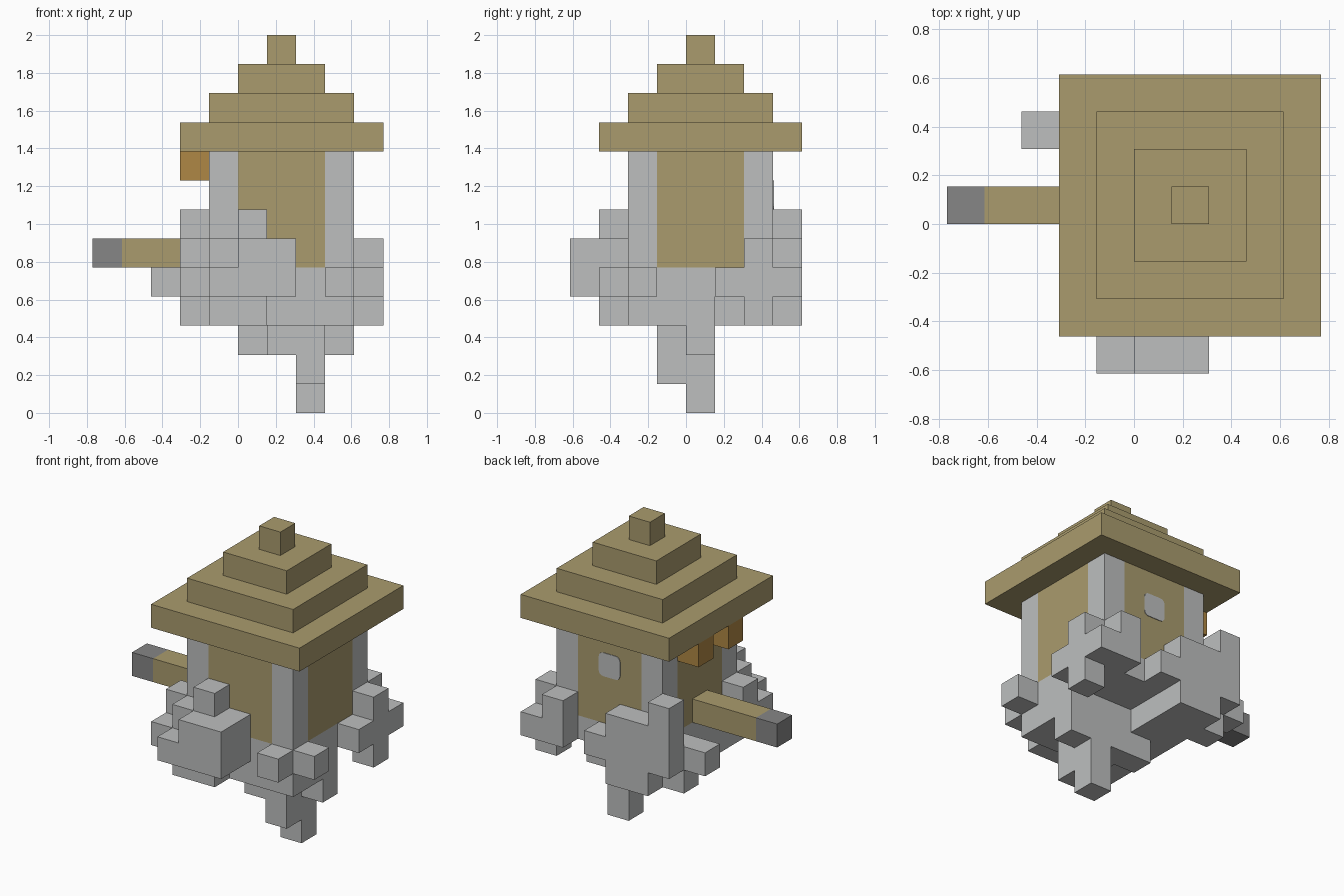
import bpy, bmesh
from itertools import product
from mathutils import Vector

if "Cube" in bpy.data.objects:
    bpy.data.objects.remove(bpy.data.objects["Cube"], do_unlink=True)

U = 2 / 13  # one building block


def material(name, rgb):
    m = bpy.data.materials.new(name)
    m.use_nodes = True
    m.diffuse_color = (*rgb, 1)
    m.node_tree.nodes["Principled BSDF"].inputs["Base Color"].default_value = (*rgb, 1)
    return m


TAN = material("tan wood", (0.40, 0.33, 0.155))
STONE = material("light stone", (0.51, 0.52, 0.52))
ORANGE = material("orange wood", (0.43, 0.245, 0.058))
DARK = material("dark grey", (0.24, 0.24, 0.24))


def finish(name, bm, mat):
    me = bpy.data.meshes.new(name)
    bm.to_mesh(me)
    bm.free()
    me.materials.append(mat)
    ob = bpy.data.objects.new(name, me)
    bpy.context.collection.objects.link(ob)
    return ob


def blocks(name, mat, *boxes):
    """Union of block-grid boxes (x0, x1, y0, y1, z0, z1), outer faces only."""
    cells = set()
    for x0, x1, y0, y1, z0, z1 in boxes:
        cells |= set(product(range(x0, x1), range(y0, y1), range(z0, z1)))
    bm = bmesh.new()
    for c in cells:
        for axis, side in product(range(3), (0, 1)):
            step = list(c)
            step[axis] += 2 * side - 1
            if tuple(step) in cells:
                continue
            corner = Vector(c)
            corner[axis] += side
            a, b = Vector(), Vector()
            a[(axis + 1) % 3] = 1
            b[(axis + 2) % 3] = 1
            ring = [corner, corner + a, corner + a + b, corner + b]
            if not side:
                ring.reverse()
            bm.faces.new([bm.verts.new(p * U) for p in ring])
    bmesh.ops.remove_doubles(bm, verts=bm.verts, dist=0.001)
    bmesh.ops.dissolve_limit(bm, angle_limit=0.02, verts=bm.verts, edges=bm.edges)
    return finish(name, bm, mat)


# Stepped roof
blocks("roof", TAN, *[(i - 2, 5 - i, i - 3, 4 - i, 9 + i, 10 + i) for i in range(4)])

# House walls between four corner posts
blocks("walls", TAN, (0, 3, -2, 3, 5, 9), (-1, 4, -1, 2, 5, 9))
for side, x in (("right", -1), ("left", 3)):
    for end, y in (("front", -2), ("back", 2)):
        blocks(f"{end}_{side}_post", STONE, (x, x + 1, y, y + 1, 5, 9))

# Floating stone base, tapering downward
blocks("base", STONE,
       (-1, 4, -2, 3, 4, 5), (-1, 4, -2, 1, 3, 4), (-1, 1, 1, 3, 3, 4),
       (0, 4, 0, 1, 2, 3), (1, 3, -1, 0, 2, 3),
       (2, 3, -1, 1, 1, 2), (2, 3, 0, 1, 0, 1))

# Rock clusters around the base
blocks("front_rocks", STONE,
       (0, 2, -4, -2, 4, 6), (-1, 0, -4, -3, 4, 5), (-1, 0, -3, -2, 4, 6),
       (-2, -1, -3, -2, 4, 5), (-1, 1, -3, -2, 3, 4), (0, 1, -3, -2, 6, 7),
       (-2, -1, -2, -1, 4, 6))
blocks("front_corner_rocks", STONE, (3, 4, -3, -2, 4, 5), (4, 5, -2, -1, 4, 5))
blocks("back_left_rocks", STONE,
       (4, 5, 2, 3, 3, 6), (4, 5, 1, 4, 4, 5), (3, 4, 3, 4, 4, 6))
blocks("back_right_rocks", STONE,
       (-1, 1, 3, 4, 3, 6), (1, 2, 3, 4, 4, 5), (-2, -1, 3, 4, 4, 7),
       (-2, -1, 2, 3, 3, 5), (-3, -2, 2, 3, 4, 5))

# Side beam with a dark end
blocks("beam", TAN, (-4, -1, 0, 1, 5, 6))
blocks("beam_end", DARK, (-5, -4, 0, 1, 5, 6))

# Brackets under the eave
for y in (-1, 1):
    blocks("bracket", ORANGE, (-2, -1, y, y + 1, 8, 9))

# Rounded window plate on the back wall
bm = bmesh.new()
bmesh.ops.create_cube(bm, size=1)
bmesh.ops.scale(bm, vec=(U, 0.008, U), verts=bm.verts)
upright = [e for e in bm.edges if abs(e.verts[0].co.y - e.verts[1].co.y) > 0.004]
bmesh.ops.bevel(bm, geom=upright, offset=0.2 * U, segments=4, profile=0.5, affect="EDGES")
window = finish("back_window", bm, STONE)
window.location = (1.5 * U, 3 * U, 7.5 * U)
